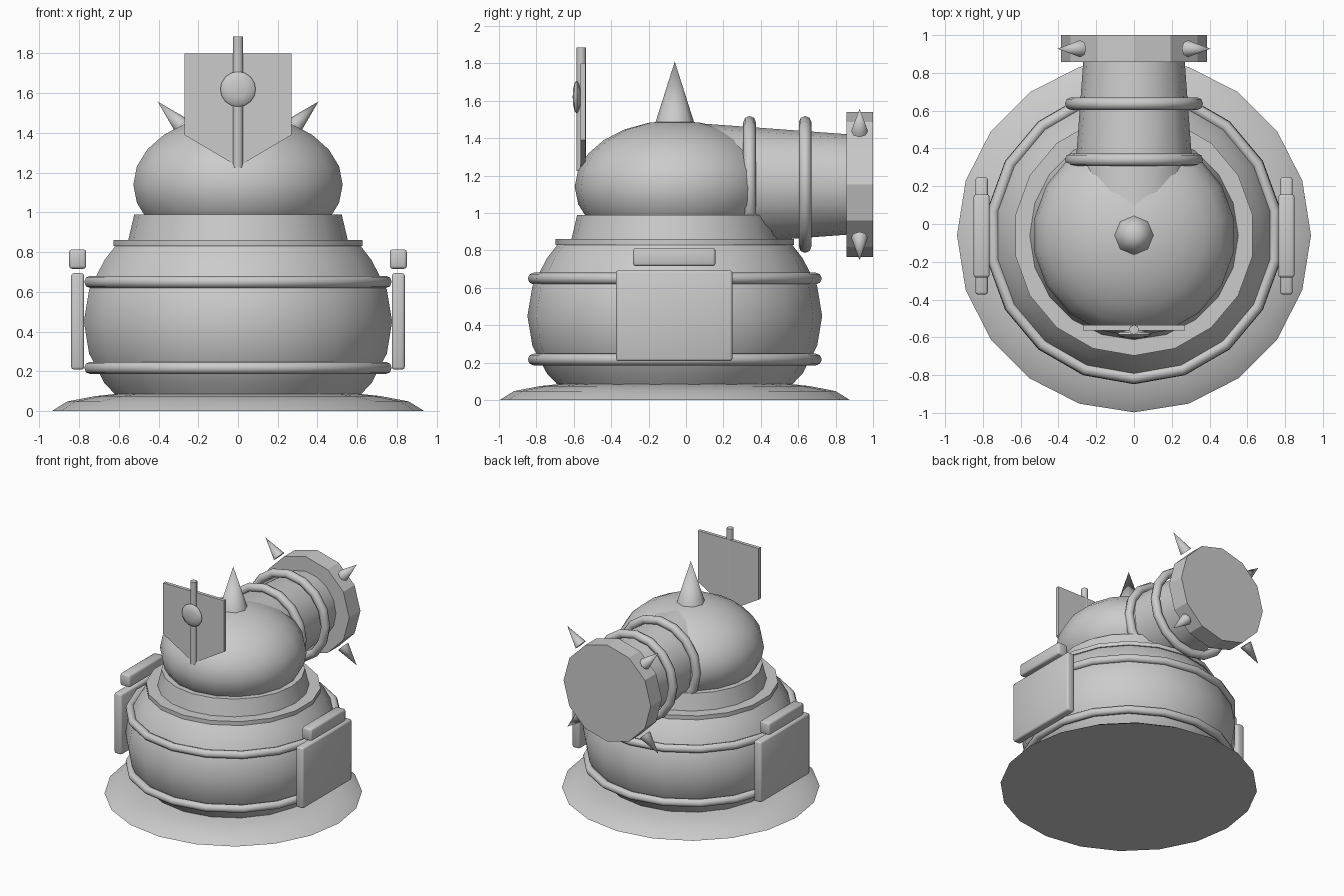
import bpy, bmesh, math
from mathutils import Matrix, Vector

if "Cube" in bpy.data.objects:
    bpy.data.objects.remove(bpy.data.objects["Cube"])

CY = -0.06      # y of the main vertical axis
TZ = 1.153      # z of the rear pipe axis

grey = bpy.data.materials.new("plain_grey")
grey.diffuse_color = (0.6, 0.6, 0.6, 1)
grey.use_nodes = True
grey.node_tree.nodes["Principled BSDF"].inputs["Base Color"].default_value = grey.diffuse_color


def finish(name, bm, angle=40):
    bmesh.ops.remove_doubles(bm, verts=bm.verts, dist=1e-4)
    bmesh.ops.recalc_face_normals(bm, faces=bm.faces)
    me = bpy.data.meshes.new(name)
    bm.to_mesh(me)
    bm.free()
    me.materials.append(grey)
    ob = bpy.data.objects.new(name, me)
    bpy.context.collection.objects.link(ob)
    bpy.ops.object.select_all(action='DESELECT')
    ob.select_set(True)
    bpy.context.view_layer.objects.active = ob
    if angle:
        bpy.ops.object.shade_smooth_by_angle(angle=math.radians(angle))
    return ob


def lathe(name, profile, segs, matrix, closed=False, angle=40):
    """Spin an (r, z) profile round z, one vertex column on +y, then place it."""
    bm = bmesh.new()
    vs = [bm.verts.new((0, r, z)) for r, z in profile]
    es = [bm.edges.new(p) for p in zip(vs, vs[1:])]
    if closed:
        es.append(bm.edges.new((vs[-1], vs[0])))
    bmesh.ops.spin(bm, geom=vs + es, cent=(0, 0, 0), axis=(0, 0, 1),
                   angle=2 * math.pi, steps=segs)
    bmesh.ops.transform(bm, matrix=matrix, verts=bm.verts)
    return finish(name, bm, angle)


def ring(name, major, minor, segs, matrix):
    prof = [(major + minor * math.cos(k * math.pi / 4), minor * math.sin(k * math.pi / 4))
            for k in range(8)]
    return lathe(name, prof, segs, matrix, closed=True, angle=60)


def arc(a, c, z0, lo, hi, step):
    return [(a * math.cos(math.radians(t)), z0 + c * math.sin(math.radians(t)))
            for t in range(lo, hi + 1, step)]


def box(name, lo, hi, bevel):
    bm = bmesh.new()
    lo, hi = Vector(lo), Vector(hi)
    bmesh.ops.create_cube(bm, size=1, matrix=Matrix.Translation((lo + hi) / 2)
                          @ Matrix.Diagonal((*(hi - lo), 1)))
    bmesh.ops.bevel(bm, geom=bm.edges[:], offset=bevel, segments=2,
                    profile=0.5, affect='EDGES')
    return finish(name, bm, 50)


UP = Matrix.Translation((0, CY, 0))
ALONG_Y = Matrix.Translation((0, 0, TZ)) @ Matrix.Rotation(-math.pi / 2, 4, 'X')

# Flared base
lathe("base", [(0, 0), (0.937, 0), (0.86, 0.048), (0.72, 0.075), (0.6, 0.088), (0, 0.09)],
      20, UP)

# Barrel body with two bands and a collar disc
lathe("body", [(0, 0.012)] + arc(0.788, 0.62, 0.45, -45, 30, 15) + [(0.62, 0.84), (0, 0.84)],
      18, UP)
for z in (0.217, 0.65):
    ring("body_band", 0.755, 0.031, 18, UP @ Matrix.Translation((0, 0, z)))
lathe("collar", [(0, 0.83), (0.637, 0.83), (0.637, 0.862), (0, 0.862)], 18, UP)

# Neck and domed head
lathe("neck", [(0, 0.85), (0.555, 0.85), (0.522, 0.99), (0, 0.99)], 20, UP)
lathe("head", [(0, 0.89)] + arc(0.535, 0.355, 1.14, -45, 90, 15), 18, UP)

# Spike on the crown
lathe("crown_spike", [(0, 1.47), (0.108, 1.47), (0, 1.81)], 8, UP, angle=60)

# Rear pipe with two bands and an end cap
lathe("pipe", [(0, 0), (0.332, 0), (0.268, 0.87), (0, 0.87)], 16, ALONG_Y)
for y in (0.34, 0.637):
    ring("pipe_band", 0.332, 0.034, 16, ALONG_Y @ Matrix.Translation((0, 0, y)))
lathe("pipe_cap", [(0, 0.858), (0.387, 0.858), (0.387, 1.0), (0, 1.0)], 12, ALONG_Y, angle=0)

# Four diagonal spikes round the cap
for k in range(4):
    m = (Matrix.Translation((0, 0.928, TZ))
         @ Matrix.Rotation(math.radians(45 + 90 * k), 4, 'Y'))
    lathe("cap_spike", [(0, 0.403), (0.045, 0.403), (0, 0.572)], 8, m, angle=60)

# Shield-shaped front badge
bm = bmesh.new()
f = bm.faces.new([bm.verts.new((x, -0.563, z)) for x, z in
                  ((-0.27, 1.8), (-0.27, 1.39), (0, 1.23), (0.27, 1.39), (0.27, 1.8))])
ext = bmesh.ops.extrude_face_region(bm, geom=[f])
bmesh.ops.translate(bm, vec=(0, 0.027, 0),
                    verts=[v for v in ext["geom"] if isinstance(v, bmesh.types.BMVert)])
finish("badge_plate", bm)

# Badge rod and round boss
lathe("badge_rod", [(0, 1.225), (0.026, 1.225), (0.026, 1.885), (0, 1.885)], 8,
      Matrix.Translation((0, -0.56, 0)), angle=60)
lathe("badge_boss", arc(0.089, 0.022, 0, -90, 90, 30), 16,
      Matrix.Translation((0, -0.584, 1.62)) @ Matrix.Rotation(-math.pi / 2, 4, 'X'), angle=80)

# Side panels, each with a small block above
for name, s in (("left", -1), ("right", 1)):
    for part, x0, x1, hy, z0, z1 in (("panel", 0.774, 0.84, 0.311, 0.208, 0.694),
                                     ("block", 0.764, 0.85, 0.22, 0.716, 0.814)):
        xs = sorted((s * x0, s * x1))
        box(f"{name}_side_{part}", (xs[0], CY - 0.003 - hy, z0), (xs[1], CY - 0.003 + hy, z1), 0.014)
